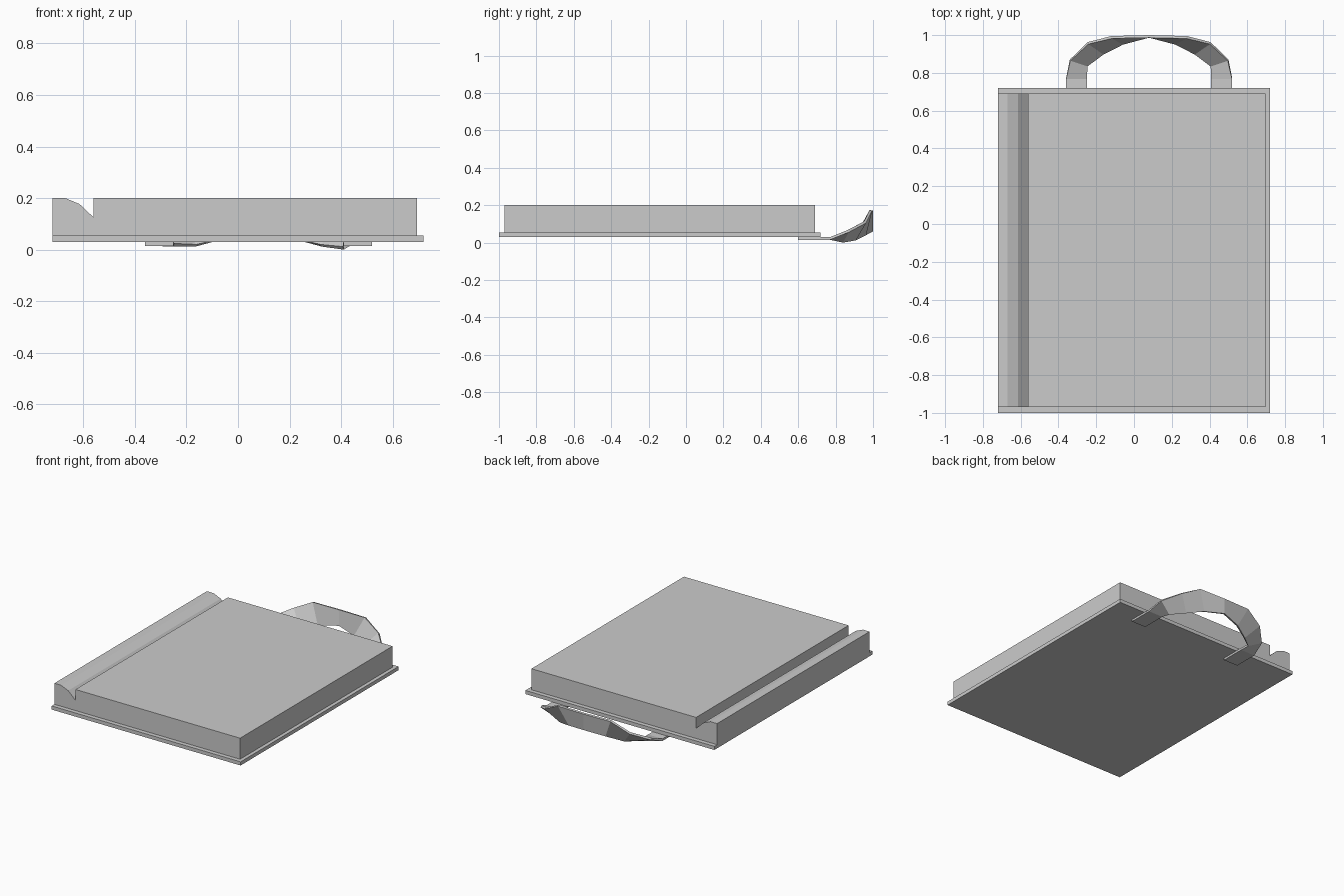
import bpy

if "Cube" in bpy.data.objects:
    bpy.data.objects.remove(bpy.data.objects["Cube"])

def mesh_object(name, verts, faces):
    me = bpy.data.meshes.new(name)
    me.from_pydata(verts, [], faces)
    me.update()
    ob = bpy.data.objects.new(name, me)
    bpy.context.collection.objects.link(ob)
    return ob

def extrude_profile(name, profile, y0, y1):
    """Extrude an x/z outline (counter-clockwise from the front) along y."""
    n = len(profile)
    verts = [(x, y, z) for y in (y0, y1) for x, z in profile]
    faces = [tuple(range(n)), tuple(reversed(range(n, 2 * n)))]
    faces += [(i, i + n, (i + 1) % n + n, (i + 1) % n) for i in range(n)]
    return mesh_object(name, verts, faces)

# Back cover plate
extrude_profile("cover_plate",
                [(-.72, .03), (.72, .03), (.72, .055), (-.72, .055)], -1.0, .72)

# Thick body with the hinge groove beside the spine
extrude_profile("body",
                [(-.72, .055), (.695, .055), (.695, .20), (-.56, .20),
                 (-.56, .125), (-.615, .177), (-.67, .20), (-.72, .20)], -.97, .69)

# Strap handle: (outer edge, inner edge) of its underside, x measured from the strap centre
stations = [
    ((.44, .60, .015), (.33, .60, .015)),
    ((.44, .77, .015), (.33, .77, .015)),
    ((.42, .87, .055), (.33, .84, .0)),
    ((.325, .963, .105), (.245, .908, .012)),
    ((.20, .995, .17), (.14, .963, .04)),
    ((.0, 1.0, .17), (.0, 1.0, .06)),
]
centre = .08
rows = [[(centre + x, y, z) for x, y, z in s] for s in stations]
rows += [[(centre - x, y, max(z, .012)) for x, y, z in s] for s in reversed(stations[:-1])]
verts = [p for row in rows for p in row]
faces = [(2 * i + 1, 2 * i + 3, 2 * i + 2, 2 * i) for i in range(len(rows) - 1)]
strap = mesh_object("strap_handle", verts, faces)
mod = strap.modifiers.new("thickness", 'SOLIDIFY')
mod.thickness = .014
mod.offset = -1
